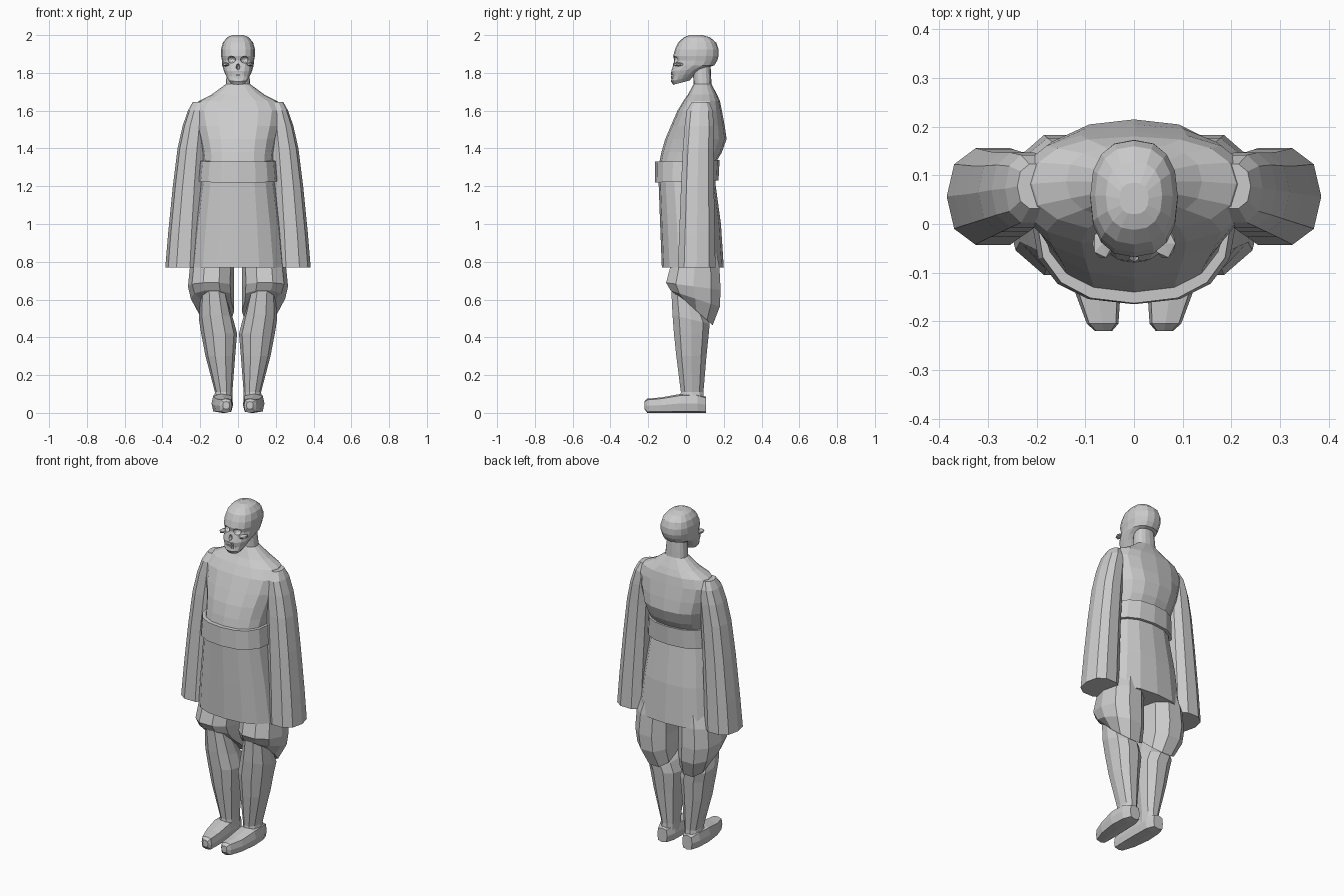
import bpy, bmesh, math
from mathutils import Vector, Matrix

grey = bpy.data.materials.new("plain grey")
grey.diffuse_color = (0.6, 0.6, 0.6, 1)


def finish(name, bm):
    bmesh.ops.recalc_face_normals(bm, faces=bm.faces)
    me = bpy.data.meshes.new(name)
    bm.to_mesh(me)
    bm.free()
    me.materials.append(grey)
    ob = bpy.data.objects.new(name, me)
    bpy.context.collection.objects.link(ob)
    return ob


def oval(n, x0, x1, y0, y1, power):
    """Points of a rounded box outline."""
    pts = []
    for i in range(n):
        a = 2 * math.pi * i / n
        c, s = math.cos(a), math.sin(a)
        u = math.copysign(abs(c) ** (2 / power), c) if abs(c) > 1e-6 else 0
        v = math.copysign(abs(s) ** (2 / power), s) if abs(s) > 1e-6 else 0
        pts.append(((x0 + x1) / 2 + u * (x1 - x0) / 2, (y0 + y1) / 2 + v * (y1 - y0) / 2))
    return pts


def skin(name, rings):
    """Closed tube through a list of rings."""
    bm = bmesh.new()
    vs = [[bm.verts.new(p) for p in r] for r in rings]
    n = len(vs[0])
    for a, b in zip(vs, vs[1:]):
        for i in range(n):
            j = (i + 1) % n
            bm.faces.new((a[i], a[j], b[j], b[i]))
    bm.faces.new(vs[0])
    bm.faces.new(vs[-1])
    return finish(name, bm)


def upright(name, n, rows, power=2.2, s=1):
    """Rows: (front z, back z, x0, x1, front y, back y)."""
    rings = []
    for zf, zb, x0, x1, yf, yb in rows:
        rings.append([(s * x, y, zf + (zb - zf) * (y - yf) / (yb - yf))
                      for x, y in oval(n, x0, x1, yf, yb, power)])
    return skin(name, rings)


def lump(name, loc, size, sub=2):
    bm = bmesh.new()
    bmesh.ops.create_icosphere(bm, subdivisions=sub, radius=1,
                               matrix=Matrix.Translation(loc) @ Matrix.Diagonal((*size, 1)))
    return finish(name, bm)


def box(name, loc, size):
    bm = bmesh.new()
    bmesh.ops.create_cube(bm, size=1, matrix=Matrix.Translation(loc) @ Matrix.Diagonal((*size, 1)))
    return finish(name, bm)


# Robe body with shoulders and neck
robe = [(0.77, 0.25, -0.128, 0.20), (1.0, 0.225, -0.137, 0.185), (1.22, 0.195, -0.145, 0.155),
        (1.33, 0.185, -0.14, 0.16), (1.38, 0.19, -0.13, 0.19), (1.45, 0.205, -0.11, 0.215),
        (1.52, 0.225, -0.08, 0.205), (1.60, 0.24, -0.045, 0.19), (1.65, 0.21, -0.015, 0.18),
        (1.685, 0.14, 0.01, 0.165), (1.74, 0.065, 0.04, 0.135), (1.84, 0.055, 0.035, 0.13)]
upright("robe", 16, [(z, z, -w, w, f, b) for z, w, f, b in robe], 2.4)

# Belt
upright("belt", 16, [(1.22, 1.23, -0.21, 0.21, -0.165, 0.172),
                     (1.33, 1.34, -0.20, 0.20, -0.163, 0.178)], 2.4)

for s, side in ((1, "left"), (-1, "right")):
    # Wide sleeve
    sleeve = [(0.77, 0.195, 0.385, -0.047, 0.16), (0.95, 0.19, 0.37, -0.04, 0.157),
              (1.2, 0.18, 0.345, -0.03, 0.152), (1.4, 0.17, 0.32, -0.02, 0.15),
              (1.52, 0.165, 0.293, -0.01, 0.15), (1.6, 0.16, 0.265, 0.0, 0.145),
              (1.645, 0.16, 0.24, 0.03, 0.125)]
    upright(side + "_sleeve", 10, [(z, z, *r) for z, *r in sleeve], 2.4, s)

    # Baggy trouser leg hanging lower at the back
    upright(side + "_trouser", 10, [
        (0.95, 0.95, 0.01, 0.20, -0.09, 0.15), (0.77, 0.77, 0.02, 0.255, -0.09, 0.183),
        (0.69, 0.65, 0.02, 0.265, -0.112, 0.19), (0.65, 0.56, 0.02, 0.25, -0.088, 0.185),
        (0.62, 0.46, 0.02, 0.205, -0.035, 0.145)], 2.2, s)

    # Tall boot shaft
    upright(side + "_boot_shaft", 10, [
        (0.68, 0.52, 0.06, 0.20, -0.083, 0.10), (0.52, 0.47, 0.025, 0.207, -0.076, 0.13),
        (0.42, 0.42, 0.005, 0.195, -0.068, 0.125), (0.3, 0.3, 0.015, 0.172, -0.055, 0.112),
        (0.11, 0.11, 0.03, 0.122, -0.03, 0.095), (0.05, 0.05, 0.03, 0.13, -0.04, 0.1)], 2.2, s)

    # Boot foot, skinned from toe to heel
    foot = [(-0.22, 0.045, 0.08, 0.02, 0.06), (-0.205, 0.032, 0.097, 0.0, 0.075),
            (-0.13, 0.027, 0.125, 0.0, 0.082), (-0.03, 0.027, 0.14, 0.0, 0.1),
            (0.06, 0.03, 0.135, 0.0, 0.1), (0.107, 0.05, 0.115, 0.0, 0.085)]
    skin(side + "_boot_foot", [[(s * x, y, z) for x, z in oval(8, x0, x1, z0, z1, 4)]
                               for y, x0, x1, z0, z1 in foot])

# Skull, lofted from crown to chin
skull_rows = [(2.0, 2.0, 0.03, 0.02, 0.085), (1.988, 1.988, 0.058, -0.012, 0.128),
              (1.96, 1.96, 0.08, -0.042, 0.16), (1.925, 1.925, 0.09, -0.058, 0.172),
              (1.89, 1.89, 0.09, -0.068, 0.173), (1.865, 1.865, 0.085, -0.062, 0.165),
              (1.84, 1.84, 0.083, -0.07, 0.15), (1.81, 1.82, 0.076, -0.078, 0.09),
              (1.78, 1.80, 0.066, -0.074, 0.055), (1.755, 1.785, 0.056, -0.08, 0.04),
              (1.737, 1.76, 0.04, -0.068, 0.02)]
skull = upright("skull", 16, [(a, b, -w, w, f, k) for a, b, w, f, k in skull_rows], 2.4)

# Sockets, nose opening and mouth slit are cut out
cutters = [lump("socket_cutter", (s * 0.036, -0.063, 1.87), (0.024, 0.03, 0.019)) for s in (1, -1)]
cutters += [lump("nose_cutter", (0, -0.075, 1.833), (0.012, 0.025, 0.02), 1),
            box("mouth_cutter", (0, -0.08, 1.787), (0.07, 0.02, 0.004))]
bpy.context.view_layer.objects.active = skull
for c in cutters:
    c.hide_render = True
    m = skull.modifiers.new("cut", 'BOOLEAN')
    m.operation, m.solver, m.object = 'DIFFERENCE', 'EXACT', c
    bpy.ops.object.modifier_apply(modifier=m.name)
    bpy.data.objects.remove(c, do_unlink=True)

# Cheekbones and teeth
for s, side in ((1, "left"), (-1, "right")):
    lump(side + "_cheekbone", (s * 0.064, -0.04, 1.845), (0.024, 0.034, 0.011), 1)
for i in range(6):
    x = (i - 2.5) * 0.011
    for z, row in ((1.797, "upper"), (1.778, "lower")):
        box(f"{row}_tooth_{i + 1}", (x, -0.074 + 12 * x * x, z), (0.009, 0.012, 0.014))
